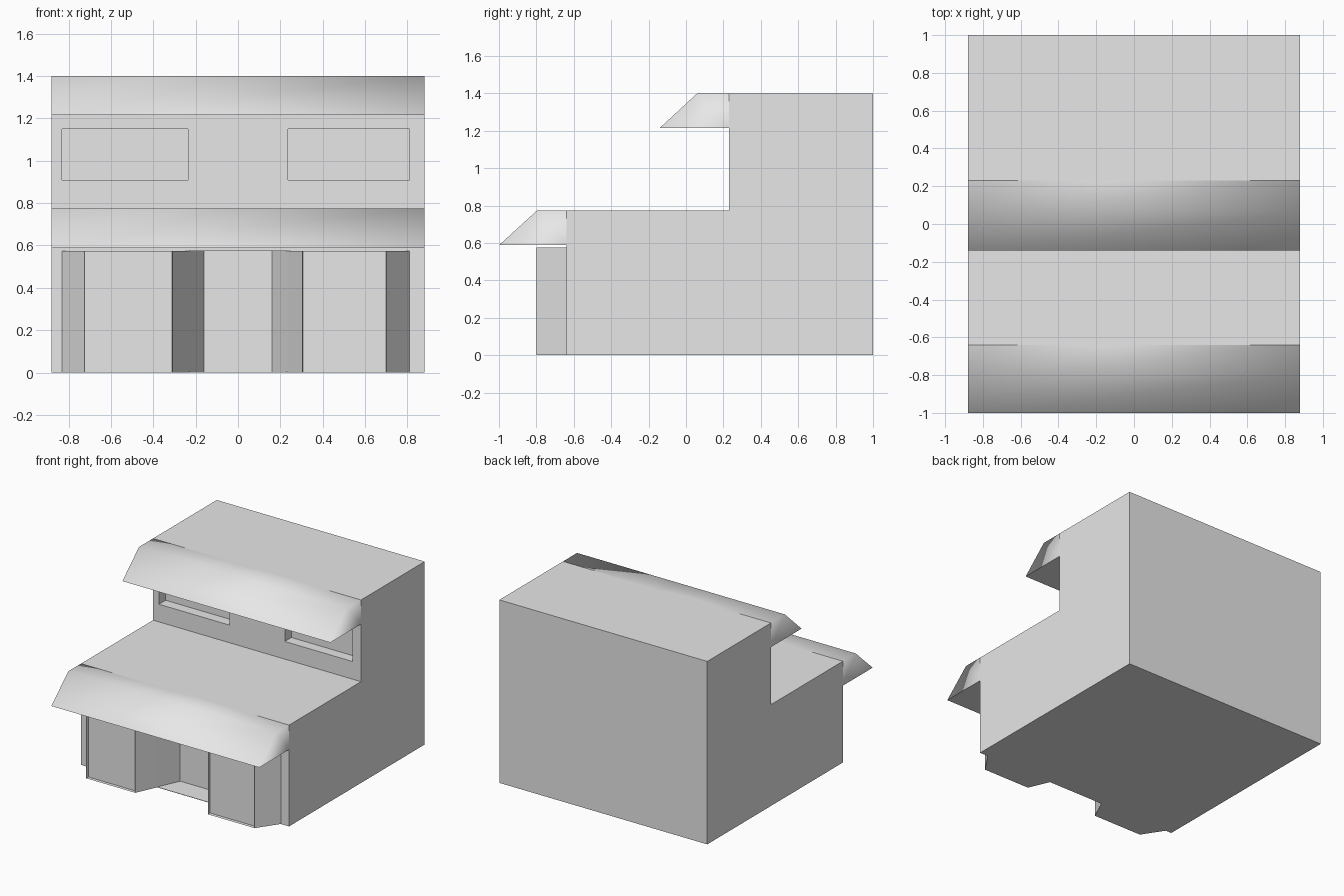
import bpy
import bmesh
from mathutils import Vector

cube = bpy.data.objects.get("Cube")
if cube:
    bpy.data.objects.remove(cube, do_unlink=True)

plaster = bpy.data.materials.new("light_grey_plaster")
plaster.use_nodes = True
grey = (0.8, 0.8, 0.8, 1)
plaster.diffuse_color = grey
plaster.node_tree.nodes["Principled BSDF"].inputs["Base Color"].default_value = grey

HALF = 0.88          # half width of the building
LOW_TOP = 0.775      # roof of the ground floor
TOP = 1.40           # upper roof
SHOP_Y = -0.64       # front wall of the ground floor
UPPER_Y = 0.23       # front wall of the upper floor
BAY_TOP = 0.575


def prism(name, outline, start, end, axis):
    """Extrude a closed outline along x (outline in y, z) or z (outline in x, y)."""
    bm = bmesh.new()
    if axis == "x":
        points = [(start, a, b) for a, b in outline]
        travel = Vector((end - start, 0, 0))
    else:
        points = [(a, b, start) for a, b in outline]
        travel = Vector((0, 0, end - start))
    face = bm.faces.new([bm.verts.new(p) for p in points])
    copy = bmesh.ops.extrude_face_region(bm, geom=[face], use_keep_orig=True)
    moved = [v for v in copy["geom"] if isinstance(v, bmesh.types.BMVert)]
    bmesh.ops.translate(bm, verts=moved, vec=travel)
    bmesh.ops.recalc_face_normals(bm, faces=bm.faces)
    mesh = bpy.data.meshes.new(name)
    bm.to_mesh(mesh)
    bm.free()
    obj = bpy.data.objects.new(name, mesh)
    obj.data.materials.append(plaster)
    bpy.context.collection.objects.link(obj)
    return obj


def carve(target, cutter):
    """Subtract the cutter for good, then discard it."""
    cutter.hide_render = True
    mod = target.modifiers.new("cut", "BOOLEAN")
    mod.operation = "DIFFERENCE"
    mod.solver = "EXACT"
    mod.object = cutter
    bpy.context.view_layer.objects.active = target
    bpy.ops.object.modifier_apply(modifier=mod.name)
    bpy.data.objects.remove(cutter, do_unlink=True)


# Stepped building body
body = prism("building_body",
             [(SHOP_Y, 0), (1, 0), (1, TOP), (UPPER_Y, TOP),
              (UPPER_Y, LOW_TOP), (SHOP_Y, LOW_TOP)], -HALF, HALF, "x")

# Recessed upper windows
for x0, x1 in ((-0.83, -0.235), (0.235, 0.81)):
    opening = [(x0, 0.15), (x1, 0.15), (x1, 0.31), (x0, 0.31)]
    carve(body, prism("window_cutter", opening, 0.91, 1.15, "z"))

# Tapered entrance recess with a thin floor
carve(body, prism("entrance_cutter",
                  [(-0.264, -0.70), (0.264, -0.70), (0.16, -0.47), (-0.16, -0.47)],
                  0.003, BAY_TOP, "z"))


# Angled shop bays, each with its front pane set back
def shop_bay(name, outer, front_outer, front_inner, inner):
    bay = prism(name, [(outer, SHOP_Y), (front_outer, -0.80),
                       (front_inner, -0.80), (inner, SHOP_Y)], 0, BAY_TOP, "z")
    bm = bmesh.new()
    bm.from_mesh(bay.data)
    bm.normal_update()
    pane = [f for f in bm.faces if f.normal.y < -0.99]
    bmesh.ops.inset_individual(bm, faces=pane, thickness=0.001, depth=-0.025)
    bm.to_mesh(bay.data)
    bm.free()


shop_bay("left_shop_bay", 0.81, 0.70, 0.305, 0.237)
shop_bay("right_shop_bay", -0.83, -0.725, -0.31, -0.237)


# Awnings: rounded shading over the top, slope and ends, crisp flat underside
def awning(name, wall, lip, front, bottom, top):
    obj = prism(name, [(wall, bottom), (front, bottom), (lip, top), (wall, top)],
                -HALF, HALF, "x")
    bm = bmesh.new()
    bm.from_mesh(obj.data)
    bm.normal_update()
    bmesh.ops.delete(bm, geom=[f for f in bm.faces if f.normal.y > 0.9],
                     context="FACES_ONLY")
    for face in bm.faces:
        face.smooth = True
        if face.normal.z < -0.9:
            for edge in face.edges:
                edge.smooth = False
    bm.to_mesh(obj.data)
    bm.free()


awning("upper_awning", UPPER_Y, 0.06, -0.14, 1.215, TOP)
awning("lower_awning", SHOP_Y, -0.795, -1.0, 0.588, LOW_TOP)
